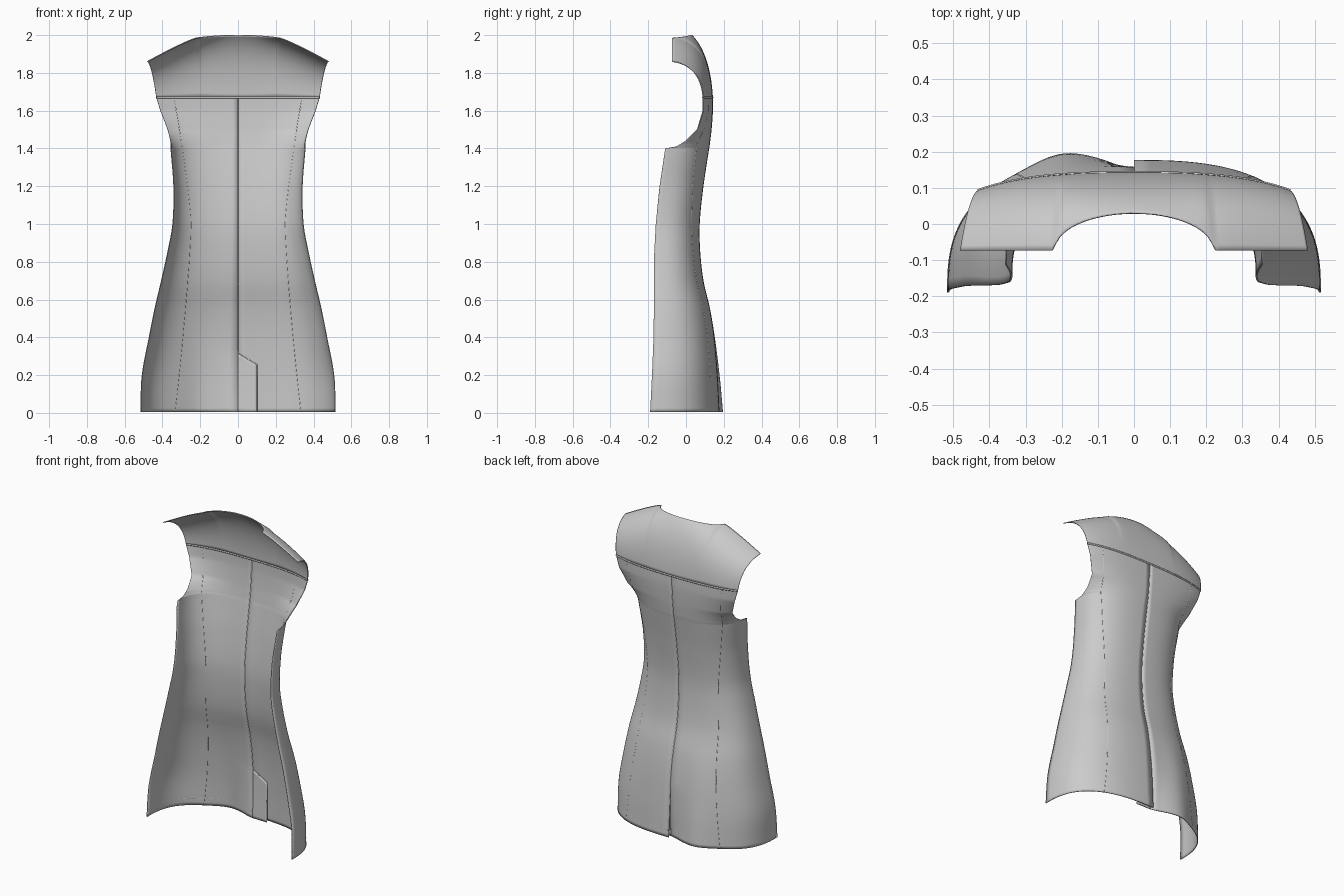
import bpy, bmesh
from math import sin, cos, asin, acos, exp, pi, sqrt

if "Cube" in bpy.data.objects:
    bpy.data.objects.remove(bpy.data.objects["Cube"])

# One cloth colour
cloth = bpy.data.materials.new("grey_cloth")
cloth.use_nodes = True
GREY = (0.6, 0.6, 0.6, 1)
cloth.diffuse_color = GREY
cloth.node_tree.nodes["Principled BSDF"].inputs["Base Color"].default_value = GREY

# Body profile: height, half width at the edge, y of the edge, y of the back
KEYS = [
    (0.0, 0.515, -0.19, 0.175), (0.2, 0.507, -0.18, 0.165), (0.4, 0.47, -0.172, 0.148),
    (0.55, 0.44, -0.17, 0.125), (0.7, 0.405, -0.17, 0.09), (0.85, 0.372, -0.168, 0.073),
    (1.0, 0.345, -0.16, 0.07), (1.2, 0.34, -0.14, 0.09), (1.4, 0.355, -0.11, 0.12),
    (1.41, 0.355, -0.05, 0.122), (1.44, 0.357, 0.0, 0.126), (1.5, 0.372, 0.06, 0.133),
    (1.6, 0.41, 0.09, 0.14), (1.67, 0.432, 0.09, 0.14)]
YOKE, ARM, POWER = 1.67, 1.4, 2.7
NECK, TIP, FRONT = 0.22, 0.48, -0.073


def slope(i, c):
    a, b = KEYS[max(i - 1, 0)], KEYS[min(i + 1, len(KEYS) - 1)]
    return (b[c] - a[c]) / (b[0] - a[0])


def profile(z, c, smooth=True):
    i = max(k for k in range(len(KEYS) - 1) if KEYS[k][0] <= z or k == 0)
    p, q = KEYS[i], KEYS[i + 1]
    h = q[0] - p[0]
    t = (z - p[0]) / h
    if not smooth:
        return p[c] + (q[c] - p[c]) * t
    w = t * t * (3 - 2 * t)
    return (p[c] * (1 - w) + q[c] * w + h * slope(i, c) * t * (1 - t) ** 2
            - h * slope(i + 1, c) * t * t * (1 - t))


def section(z):
    """Full half-width, front y, back y and largest angle at a height."""
    xe, ye, yb = profile(z, 1), profile(z, 2, False), profile(z, 3)
    yf = ye if z <= ARM else profile(ARM, 2, False)
    c = max(0, min(1, (ye - yf) / (yb - yf)))
    top = acos(c ** (POWER / 2))
    return xe / sin(top) ** (2 / POWER), yf, yb, top


def body(u, z):
    """Point on the body; u runs from -1 (right edge) to 1 (left edge)."""
    xf, yf, yb, top = section(z)
    a = abs(u) * top
    x = xf * sin(a) ** (2 / POWER) * (1 if u > 0 else -1)
    y = yf + (yb - yf) * max(0, cos(a)) ** (2 / POWER)
    # Flared fold on the right skirt and the tucked vent edge
    if u < 0:
        low = max(0, 1 - z / 0.6)
        y += 0.028 * low * exp(-((x + 0.2) / 0.1) ** 2)
        y -= 0.025 * max(0, 1 - z / 0.33) * exp(-(x / 0.07) ** 2)
    return x, y, z


def body_u(x, z):
    xf, _, _, top = section(z)
    return asin(min(1, abs(x) / xf) ** (POWER / 2)) / top * (1 if x > 0 else -1)


def yoke(u, t):
    """Yoke surface, bending from the back seam over the shoulder."""
    px, py, pz = body(u, YOKE)
    ex = px / profile(YOKE, 1) * TIP
    n = min(1, abs(ex) / NECK)
    out = max(0, (abs(ex) - NECK) / (TIP - NECK))
    ey = FRONT + (0.03 - FRONT) * sqrt(1 - n * n)
    ez = 2.0 - 0.015 * n ** 2 - 0.125 * out ** 1.15
    ctrl = ((px + ex) / 2, py - 0.013, ez - 0.02 - 0.08 * (1 - n * n))
    return tuple((1 - t) ** 2 * a + 2 * t * (1 - t) * b + t * t * c
                 for a, b, c in zip((px, py, pz), ctrl, (ex, ey, ez)))


def sheet(name, func, us, vs):
    bm = bmesh.new()
    grid = [[bm.verts.new(func(u, v)) for u in us] for v in vs]
    for r, s in zip(grid, grid[1:]):
        for i in range(len(us) - 1):
            bm.faces.new((r[i + 1], r[i], s[i], s[i + 1]))
    me = bpy.data.meshes.new(name)
    bm.to_mesh(me)
    bm.free()
    me.materials.append(cloth)
    for p in me.polygons:
        p.use_smooth = True
    ob = bpy.data.objects.new(name, me)
    bpy.context.collection.objects.link(ob)
    mod = ob.modifiers.new("cloth_thickness", "SOLIDIFY")
    mod.thickness, mod.offset = 0.005, 0
    return ob


def seam(name, points, radius=0.004):
    cu = bpy.data.curves.new(name, "CURVE")
    cu.dimensions = "3D"
    cu.bevel_depth, cu.bevel_resolution = radius, 1
    sp = cu.splines.new("POLY")
    sp.points.add(len(points) - 1)
    for p, co in zip(sp.points, points):
        p.co = (*co, 1)
    cu.materials.append(cloth)
    bpy.context.collection.objects.link(bpy.data.objects.new(name, cu))


def span(a, b, n):
    return [a + (b - a) * i / n for i in range(n + 1)]


# Body halves meet at the centre back and part below at the vent
heights = span(0.005, ARM, 70) + span(ARM, 1.41, 3)[1:] + span(1.41, YOKE, 26)[1:]
sheet("right_back_panel", body, span(-1, -1e-6, 40), heights)
sheet("left_back_panel", body, span(1e-6, 1, 40), heights)

# Yoke and shoulders
sheet("shoulder_yoke", yoke, span(-1, 1, 96), span(0, 1, 24))


# Vent underlap inside the left skirt, with a slanted top
def underlap(x, t):
    z = 0.005 + t * (0.31 - 0.6 * x)
    y = body(body_u(x + 1e-6, z), z)[1]
    return x, y - 0.025 * max(0.15, 1 - z / 0.33), z


sheet("vent_underlap", underlap, span(0, 0.1, 8), span(0, 1, 16))
seam("vent_edge", [underlap(x, 1) for x in span(0, 0.1, 8)]
     + [underlap(0.1, t) for t in span(1, 0, 16)], 0.003)


# Stitched seams
def princess_x(z):
    return 0.25 + (0.085 * (1 - z) ** 1.3 if z < 1 else 0.09 * ((z - 1) / 0.67) ** 1.3)


for side, label in ((1, "left"), (-1, "right")):
    seam(label + "_princess_seam",
         [body(body_u(side * princess_x(z), z), z) for z in span(0.01, YOKE, 70)], 0.0035)
    seam(label + "_hem_stitch", [body(side * u, 0.05) for u in span(1e-6, 1, 40)], 0.003)
seam("centre_back_seam", [body(1e-6, z) for z in span(0.32, YOKE, 50)], 0.003)
seam("yoke_seam", [body(u, YOKE) for u in span(-1, 1, 64)], 0.006)
